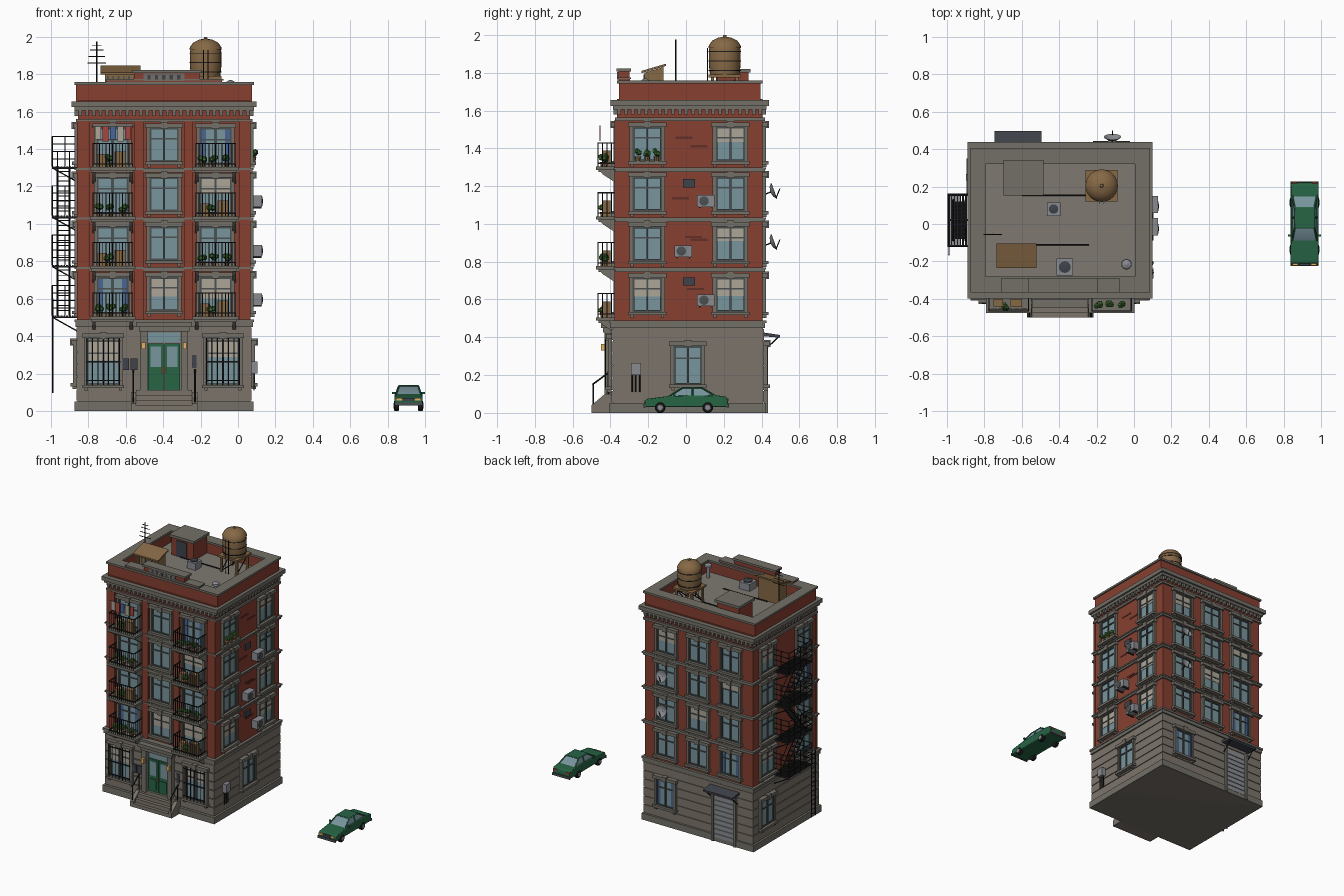
import bpy, bmesh, math, random
from mathutils import Matrix, Vector

if "Cube" in bpy.data.objects:
    bpy.data.objects.remove(bpy.data.objects["Cube"])
random.seed(4)
T, I = Matrix.Translation, Matrix()
def R(deg, ax): return Matrix.Rotation(math.radians(deg), 4, ax)

COL = dict(brick=(.24, .05, .03), dark_brick=(.12, .03, .02), stone=(.20, .175, .145), trim=(.17, .16, .135),
           roof=(.21, .19, .165), glass=(.19, .30, .34), frame=(.07, .08, .08), iron=(.012, .012, .014),
           green=(.02, .13, .06), leaf=(.05, .15, .03), wood=(.24, .14, .06), metal=(.25, .26, .28),
           blind=(.42, .38, .31), blue=(.07, .13, .30), red=(.4, .06, .05), slate=(.05, .055, .07), lamp=(.8, .45, .12))
parts = {}

# ---- primitive helpers: each adds geometry to a named part ----
def add(name, mat, vs, fs, M=I):
    V, F, _ = parts.setdefault(name, ([], [], mat))
    n = len(V)
    V.extend(M @ Vector(v) for v in vs)
    F.extend(tuple(i + n for i in f) for f in fs)
BOX = [(0, 1, 3, 2), (4, 6, 7, 5), (0, 4, 5, 1), (2, 3, 7, 6), (0, 2, 6, 4), (1, 5, 7, 3)]
def box(name, mat, a, b, M=I):
    add(name, mat, [(x, y, z) for x in (a[0], b[0]) for y in (a[1], b[1]) for z in (a[2], b[2])], BOX, M)
def lathe(name, mat, prof, n=12, M=I):
    vs = [(r * math.cos(2 * math.pi * i / n), r * math.sin(2 * math.pi * i / n), z) for r, z in prof for i in range(n)]
    fs = [(k * n + i, k * n + (i + 1) % n, (k + 1) * n + (i + 1) % n, (k + 1) * n + i) for k in range(len(prof) - 1) for i in range(n)]
    add(name, mat, vs, fs + [tuple(range(n)), tuple(range(len(vs) - n, len(vs)))], M)
def rod(name, mat, p, q, r=.003, n=6, M=I):
    p, d = Vector(p), Vector(q) - Vector(p)
    lathe(name, mat, [(r, 0), (r, d.length)], n, M @ T(p) @ d.to_track_quat('Z', 'Y').to_matrix().to_4x4())
def prism(name, mat, pts, x0, x1, M=I):
    n = len(pts)
    fs = [(i, (i + 1) % n, n + (i + 1) % n, n + i) for i in range(n)] + [tuple(range(n)), tuple(range(n, 2 * n))]
    add(name, mat, [(x, y, z) for x in (x0, x1) for y, z in pts], fs, M)
def wall(side, u, z, out=0):  # local frame on a wall: x to the right, -y outward
    return {'front': T((u, -.365, z)), 'right': T((.065, u, z)) @ R(90, 'Z'),
            'left': T((-.855, u, z)) @ R(-90, 'Z'), 'back': T((u, .405, z)) @ R(180, 'Z')}[side] @ T((0, -out, 0))
def slab(name, mat, z0, z1, o=0, front=0):  # full-plan slab with overhang
    box(name, mat, (-.855 - o, -.365 - o - front, z0), (.065 + o, .405 + o, z1))

# ---- body: base, brick storeys, bands and cornice ----
slab('ground_floor_core', 'stone', 0, .48, .002, .02)
slab('plinth', 'trim', 0, .05, .018, .025)
for k in range(6):
    slab('stone_course', 'stone', .055 + k * .066, .055 + k * .066 + .06, .008, .022)
slab('brick_body', 'brick', .48, 1.66)
slab('ground_cornice', 'trim', .45, .475, .014, .022)
slab('ground_cornice', 'trim', .475, .49, .02, .022)
FLOORS = [.49, .76, 1.024, 1.288]
for z in FLOORS[1:]:
    slab('floor_band', 'trim', z - .014, z, .012)
    slab('floor_band', 'trim', z, z + .01, .018)
for a, b in ((-.86, -.79), (-.555, -.505), (-.29, -.24), (.005, .068)):
    box('brick_pilaster', 'brick', (a, -.378, .49), (b, -.36, 1.55))
slab('cornice', 'trim', 1.545, 1.562, .012)
slab('cornice', 'trim', 1.605, 1.625, .02)
slab('cornice', 'trim', 1.625, 1.655, .034)
for side, c, h in (('front', -.395, .46), ('back', -.395, .46), ('left', .02, .385), ('right', .02, .385)):
    n = int(h * 2 / .036)
    for i in range(n + 1):
        box('dentil', 'trim', (-.009, -.018, 1.578), (.009, 0, 1.606), wall(side, c - h + .012 + i * (2 * h - .024) / n, 0))

# ---- windows ----
def window(side, u, z, w=.155, h=.18, out=0):
    M, a = wall(side, u, z, out), w / 2
    box('window_glass', 'glass', (-a, -.004, 0), (a, .004, h), M)
    for s in (-1, 1):
        box('window_jamb', 'trim', (s * a, -.018, 0), (s * (a + .016), .004, h), M)
        box('window_frame', 'frame', (s * a, -.012, 0), (s * (a - .009), .004, h), M)
        box('sill_corbel', 'trim', (s * (a - .005), -.022, -.032), (s * (a + .012), 0, -.018), M)
        box('window_frame', 'frame', (-a, -.012, (h - .009) * (s > 0)), (a, .004, (h - .009) * (s > 0) + .009), M)
    box('window_frame', 'frame', (-.005, -.013, 0), (.005, .004, h), M)
    box('window_frame', 'frame', (-a, -.011, h * .66), (a, .004, h * .66 + .008), M)
    box('window_lintel', 'trim', (-a - .024, -.028, h), (a + .024, .004, h + .024), M)
    box('keystone', 'trim', (-.018, -.034, h - .006), (.018, .004, h + .032), M)
    box('window_sill', 'trim', (-a - .024, -.032, -.018), (a + .024, .004, 0), M)
    k = random.random()
    if k < .3:
        box('window_blind', 'blind', (-a, -.007, h * random.uniform(.4, .7)), (a, 0, h), M)
    elif k < .42:
        for s in (-1, 1):
            box('curtain', 'blue', (s * a, -.007, 0), (s * a * .6, 0, h), M)
BAYS = (-.67, -.395, -.12)
for z in FLOORS:
    window('front', BAYS[1], z + .045)
    for u in (BAYS[0], BAYS[2]):
        window('front', u, z + .03, .17, .195)
    for u in BAYS:
        window('back', u, z + .045)
    for side in ('left', 'right'):
        for u in (-.205, .235):
            window(side, u, z + .045)
for side, u in (('right', .01), ('back', -.12), ('left', .25)):
    window(side, u, .15, .15, .205, .008)
for u in (-.72, -.08):  # barred ground-floor windows
    window('front', u, .14, .175, .25, .03)
    M = wall('front', u, .14, .06)
    for i in range(7):
        rod('window_bars', 'iron', (-.087 + i * .029, 0, -.005), (-.087 + i * .029, 0, .25), .003, 5, M)
    for h in (.02, .12, .23):
        box('window_bars', 'iron', (-.092, -.003, h), (.092, .003, h + .006), M)

# ---- balconies with railings, plants and crates ----
def plant(x, y, z, s=.022):
    lathe('plant_pot', 'wood', [(.011, z), (.016, z + .024)], 8, T((x, y, 0)))
    for _ in range(4):
        M = T((x + random.uniform(-.013, .013), y + random.uniform(-.01, .01), z + .035 + random.uniform(0, .02)))
        lathe('foliage', 'leaf', [(.002, -s * .7), (s * .7, -s * .3), (s * .7, s * .3), (.002, s * .7)], 6, M)
for f, z in enumerate(FLOORS):
    for b, u in enumerate((-.67, -.12)):
        M = T((u, 0, z))
        box('balcony_slab', 'trim', (-.122, -.475, -.002), (.122, -.36, .016), M)
        box('balcony_slab', 'trim', (-.112, -.462, -.014), (.112, -.36, 0), M)
        for s in (-1, 1):
            prism('balcony_bracket', 'trim', [(-.36, -.014), (-.45, -.014), (-.44, -.026), (-.38, -.065), (-.36, -.075)], s * .1 - .009, s * .1 + .009, M)
            for h in (.03, .138):
                box('balcony_rail', 'iron', (s * .105 - .003, -.469, h), (s * .105 + .003, -.36, h + .006), M)
            for y in (-.466, -.442, -.418, -.394):
                rod('baluster', 'iron', (s * .105, y, .016), (s * .105, y, .14), .0025, 5, M)
        for h in (.03, .138):
            box('balcony_rail', 'iron', (-.108, -.469, h), (.108, -.463, h + .006), M)
        for i in range(1, 12):
            rod('baluster', 'iron', (-.105 + i * .0175, -.466, .016), (-.105 + i * .0175, -.466, .14), .0025, 5, M)
        if (f + b) % 2 == 0:
            for dx in (-.07, -.01, .06):
                plant(u + dx, -.43, z + .016)
        else:
            box('crate', 'wood', (.01, -.445, .016), (.07, -.40, .1), M)
            box('crate', 'wood', (-.08, -.44, .016), (-.03, -.40, .085), M)
            plant(u - .02, -.44, z + .016)
rod('washing_line', 'iron', (-.78, -.455, 1.52), (-.56, -.455, 1.52), .0015)
for i, c in enumerate(('blind', 'red', 'blue', 'blind', 'red')):
    box('laundry_' + c, c, (-.765 + i * .04, -.458, 1.45 - .01 * (i % 2)), (-.733 + i * .04, -.452, 1.52))
for u in (-.255, -.205, -.155):
    plant(.082, u, FLOORS[3] + .045, .02)

# ---- entrance: double door, surround, steps and handrails ----
M = wall('front', -.395, 0, .03)
for s in (-1, 1):
    box('door_leaf', 'green', (s * .003, -.01, .11), (s * .085, 0, .36), M)
    box('door_panel', 'green', (s * .018, -.015, .13), (s * .07, 0, .21), M)
    box('door_glass', 'glass', (s * .016, -.013, .235), (s * .072, 0, .345), M)
    box('door_pilaster', 'trim', (s * .09, -.035, .1), (s * .128, 0, .43), M)
    rod('door_handle', 'lamp', (s * .01, -.017, .2), (s * .01, -.017, .235), .003, 6, M)
    box('wall_lantern', 'lamp', (s * .11 - .01, -.055, .33), (s * .11 + .01, -.035, .365), M)
    prism('step_cheek', 'stone', [(-.39, 0), (-.50, 0), (-.50, .04), (-.43, .1), (-.39, .1)], -.395 + s * .15, -.395 + s * .178)
    rod('step_handrail', 'iron', (-.395 + s * .165, -.49, .03), (-.395 + s * .165, -.49, .155), .005)
    rod('step_handrail', 'iron', (-.395 + s * .165, -.41, .09), (-.395 + s * .165, -.41, .22), .005)
    rod('step_handrail', 'iron', (-.395 + s * .165, -.495, .15), (-.395 + s * .165, -.40, .22), .005)
box('transom_glass', 'glass', (-.085, -.008, .365), (.085, 0, .42), M)
box('door_lintel', 'trim', (-.135, -.045, .425), (.135, 0, .45), M)
box('door_lintel', 'trim', (-.15, -.055, .45), (.15, 0, .475), M)
for i in range(4):
    box('entrance_step', 'stone', (-.545, -.50 + i * .026, 0), (-.245, -.39, .028 * (i + 1)))
for x in (-.62, -.575):
    box('letter_box', 'slate', (x, -.412, .22), (x + .038, -.39, .28))
box('intercom', 'slate', (-.245, -.402, .23), (-.222, -.39, .30))

# ---- right wall: air conditioners, vents, meter box, patches ----
def aircon(M):
    box('air_conditioner', 'metal', (-.046, -.062, 0), (.046, -.01, .062), M)
    lathe('aircon_fan', 'frame', [(.025, 0), (.025, .004), (.006, .006)], 16, M @ T((-.01, -.062, .031)) @ R(90, 'X'))
    for s in (-.035, .03):
        box('aircon_bracket', 'iron', (s, -.06, -.007), (s + .006, 0, 0), M)
for u, z in ((.105, 1.09), (-.015, .825), (.105, .565)):
    aircon(wall('right', u, z))
for z in (.695, 1.215):
    box('wall_vent', 'slate', (-.032, -.012, -.022), (.032, 0, .022), wall('right', .015, z))
for u, z in ((.07, 1.405), (.07, .91), (.04, .925), (-.03, 1.13), (.05, .65), (-.01, 1.45)):
    box('brick_patch', 'dark_brick', (-.045, -.003, 0), (.045, 0, .012), wall('right', u, z))
box('meter_box', 'metal', (-.026, -.035, .2), (.026, 0, .265), wall('right', -.265, 0, .005))
for s in (-.02, 0, .02):
    rod('meter_pipe', 'iron', (s, -.015, .11), (s, -.015, .2), .004, 6, wall('right', -.265, 0, .005))

# ---- back wall: shutter door, awning, satellite dishes ----
M = wall('back', -.62, 0, .008)
box('back_door', 'metal', (-.085, -.006, .02), (.085, 0, .37), M)
for i in range(9):
    box('back_door_slat', 'metal', (-.08, -.012, .03 + i * .037), (.08, 0, .058 + i * .037), M)
for s in (-1, 1):
    box('back_door_jamb', 'trim', (s * .085, -.02, 0), (s * .105, 0, .385), M)
    rod('awning_strut', 'iron', (s * .11, 0, .33), (s * .11, -.075, .4), .004, 6, M)
prism('back_awning', 'slate', [(0, .405), (0, .425), (-.085, .412), (-.085, .398)], -.125, .125, M)
for z in (.90, 1.17):
    M = wall('back', -.115, z)
    rod('dish_arm', 'iron', (0, 0, -.02), (0, -.045, 0), .004, 6, M)
    D = M @ T((0, -.045, 0)) @ R(70, 'X')
    lathe('satellite_dish', 'metal', [(.004, -.004), (.028, .002), (.046, .016), (.044, .018), (.027, .005), (.003, 0)], 18, D)
    rod('dish_receiver', 'iron', (0, -.04, .014), (0, 0, .05), .003, 5, D)

# ---- fire escape on the left wall ----
for k, z in enumerate(FLOORS):
    z += .02
    for i in range(9):
        box('escape_grating', 'iron', (-.995 + i * .0152, -.12, z - .006), (-.985 + i * .0152, .16, z))
    for y in (-.12, .02, .155):
        box('escape_beam', 'iron', (-.995, y, z - .014), (-.855, y + .007, z - .004))
        rod('escape_brace', 'iron', (-.99, y, z - .01), (-.856, y, z - .085), .004)
    for h in (.04, .08, .12, .16):
        rod('escape_rail', 'iron', (-.993, -.12, z + h), (-.993, .16, z + h))
        for y in (-.12, .16):
            rod('escape_rail', 'iron', (-.993, y, z + h), (-.86, y, z + h))
    for y in (-.12, -.05, .02, .09, .16):
        rod('escape_post', 'iron', (-.993, y, z), (-.993, y, z + .16), .004)
    for x in (-.925, -.862):
        for y in (-.12, .16):
            rod('escape_post', 'iron', (x, y, z), (x, y, z + .16), .0035)
    if k < 3:  # zigzag flight to the next platform
        z2 = FLOORS[k + 1] + .02
        s = 1 if k % 2 else -1
        y0, y1 = .02 - s * .11, .02 + s * .11
        for x in (-.965, -.90):
            rod('escape_stringer', 'iron', (x, y0, z), (x, y1, z2), .005)
            rod('escape_handrail', 'iron', (x, y0, z + .08), (x, y1, z2 + .08), .003)
        for i in range(1, 10):
            y, h = y0 + (y1 - y0) * i / 10, z + (z2 - z) * i / 10
            box('escape_tread', 'iron', (-.965, y - .011, h - .003), (-.90, y + .011, h + .002))
for y in (-.165, -.12):
    rod('drop_ladder', 'iron', (-.99, y, .095), (-.99, y, .60), .004)
for i in range(14):
    rod('drop_ladder', 'iron', (-.99, -.165, .12 + i * .035), (-.99, -.12, .12 + i * .035))

# ---- roof and parapet ----
slab('roof_deck', 'roof', 1.65, 1.662, -.02)
for n, m, o, z0, z1 in (('parapet', 'brick', 0, 1.655, 1.745), ('parapet_cap', 'trim', .01, 1.743, 1.758)):
    for a, b in (((-.865, -.355), (.075, -.29)), ((-.865, .33), (.075, .395)), ((-.865, -.29), (-.805, .33)), ((.015, -.29), (.075, .33))):
        box(n, m, (a[0] - o, a[1] - o, z0), (b[0] + o, b[1] + o, z1))
box('parapet_wing', 'brick', (-.705, -.358, 1.75), (-.085, -.295, 1.768))
box('parapet_wing_cap', 'trim', (-.712, -.365, 1.766), (-.078, -.29, 1.776))
box('parapet_crest', 'brick', (-.555, -.358, 1.77), (-.205, -.298, 1.808))
box('parapet_crest_cap', 'trim', (-.565, -.367, 1.806), (-.195, -.29, 1.822))
box('crest_panel', 'trim', (-.505, -.364, 1.764), (-.285, -.35, 1.803))
for i in range(5):
    box('crest_slot', 'slate', (-.485 + i * .04, -.366, 1.772), (-.468 + i * .04, -.36, 1.795))
box('stair_house', 'brick', (-.685, .165, 1.66), (-.495, .33, 1.80))
box('stair_house_roof', 'trim', (-.697, .153, 1.80), (-.483, .342, 1.82))
box('stair_house_door', 'slate', (-.64, .158, 1.665), (-.55, .17, 1.785))
prism('pigeon_coop', 'wood', [(-.22, 1.665), (-.22, 1.80), (-.12, 1.83), (-.12, 1.665)], -.71, -.535)
prism('coop_roof', 'wood', [(-.235, 1.798), (-.235, 1.81), (-.105, 1.848), (-.105, 1.836)], -.735, -.52)
for i in range(6):
    box('coop_slat', 'frame', (-.70 + i * .028, -.224, 1.69), (-.69 + i * .028, -.218, 1.79))

# ---- water tank ----
M = T((-.173, .205, 0))
box('tank_platform', 'wood', (-.085, -.085, 1.775), (.085, .085, 1.79), M)
for sx in (-1, 1):
    for sy in (-1, 1):
        box('tank_leg', 'wood', (sx * .065 - .008, sy * .065 - .008, 1.66), (sx * .065 + .008, sy * .065 + .008, 1.776), M)
    rod('tank_brace', 'iron', (-.065, sx * .065, 1.67), (.065, sx * .065, 1.77), .004, 6, M)
    rod('tank_brace', 'iron', (sx * .065, -.065, 1.67), (sx * .065, .065, 1.77), .004, 6, M)
lathe('water_tank', 'wood', [(.078, 1.79), (.084, 1.84), (.084, 1.92), (.08, 1.935)], 24, M)
lathe('tank_dome', 'wood', [(.087, 1.932), (.084, 1.945), (.066, 1.97), (.036, 1.985), (.01, 1.99), (.008, 2.0)], 24, M)
for z in (1.81, 1.86, 1.91):
    lathe('tank_hoop', 'iron', [(.086, z), (.086, z + .005)], 24, M)
for x in (-.012, .012):
    rod('tank_ladder', 'iron', (x, -.092, 1.67), (x, -.092, 1.93), .003, 5, M)

# ---- aerial, roof vents and pipes ----
rod('aerial_mast', 'iron', (-.755, -.055, 1.66), (-.755, -.055, 1.975), .004)
for z, w in ((1.86, .05), (1.895, .045), (1.93, .035), (1.955, .025)):
    rod('aerial_bar', 'iron', (-.755 - w, -.055, z), (-.755 + w, -.055, z), .0025)
for x, y, s in ((-.43, .08, .036), (-.37, -.23, .045)):
    box('roof_unit', 'metal', (x - s, y - s, 1.66), (x + s, y + s, 1.715))
    lathe('roof_fan', 'slate', [(s * .7, 1.715), (s * .7, 1.722), (s * .2, 1.726)], 16, T((x, y, 0)))
lathe('roof_vent', 'metal', [(.014, 1.66), (.014, 1.745), (.028, 1.745), (.026, 1.758), (.004, 1.77)], 14, T((-.04, -.215, 0)))
rod('roof_pipe', 'iron', (-.62, -.11, 1.668), (-.24, -.11, 1.668), .004)
rod('roof_pipe', 'iron', (-.6, .155, 1.668), (-.25, .155, 1.668), .004)

# ---- parked car ----
C = T((.912, 0, 0))
prism('car_body', 'green', [(-.215, .03), (-.218, .062), (-.205, .075), (-.085, .09), (.155, .094), (.215, .086), (.222, .06), (.218, .03)], -.074, .074, C)
add('car_windows', 'glass', [(sx * w, y, z) for sx in (-1, 1) for w, y, z in ((.066, -.09, .088), (.052, -.02, .131), (.066, .155, .09), (.052, .085, .131))], BOX, C)
box('car_roof', 'green', (-.055, -.024, .129), (.055, .09, .138), C)
for s in (-1, 1):
    for a, b in (((-.09, .088), (-.02, .132)), ((.155, .09), (.085, .132)), ((.035, .088), (.035, .132))):
        rod('car_pillar', 'green', (s * .067, a[0], a[1]), (s * .053, b[0], b[1]), .005, 6, C)
    for y in (-.137, .115):
        W = C @ T((s * .064, y, .028)) @ R(90 * s, 'Y')
        lathe('car_tyre', 'iron', [(.024, -.013), (.028, -.009), (.028, .009), (.024, .014)], 20, W)
        lathe('car_hubcap', 'metal', [(.017, .013), (.015, .016), (.004, .017)], 16, W)
    box('headlight', 'lamp', (s * .035, -.221, .055), (s * .064, -.21, .068), C)
    box('tail_light', 'red', (s * .04, .212, .062), (s * .068, .225, .076), C)
    box('door_mirror', 'green', (s * .07, -.068, .09), (s * .088, -.056, .102), C)
for y in (-.224, .215):
    box('car_bumper', 'frame', (-.075, y, .028), (.075, y + .012, .046), C)
box('car_grille', 'slate', (-.03, -.221, .053), (.03, -.21, .069), C)

# ---- turn the collected parts into objects ----
for name, (V, F, mat) in parts.items():
    me = bpy.data.meshes.new(name)
    me.from_pydata(V, [], F)
    bm = bmesh.new()
    bm.from_mesh(me)
    bmesh.ops.recalc_face_normals(bm, faces=bm.faces)
    bm.to_mesh(me)
    bm.free()
    me.shade_smooth()
    me.set_sharp_from_angle(angle=math.radians(32))
    m = bpy.data.materials.get(mat) or bpy.data.materials.new(mat)
    m.diffuse_color = (*COL[mat], 1)
    m.use_nodes = True
    m.node_tree.nodes["Principled BSDF"].inputs["Base Color"].default_value = m.diffuse_color
    me.materials.append(m)
    ob = bpy.data.objects.new(name, me)
    bpy.context.collection.objects.link(ob)
    if name in ('car_body', 'car_roof'):
        bv = ob.modifiers.new('soft_edges', 'BEVEL')
        bv.width, bv.segments = .005, 2
